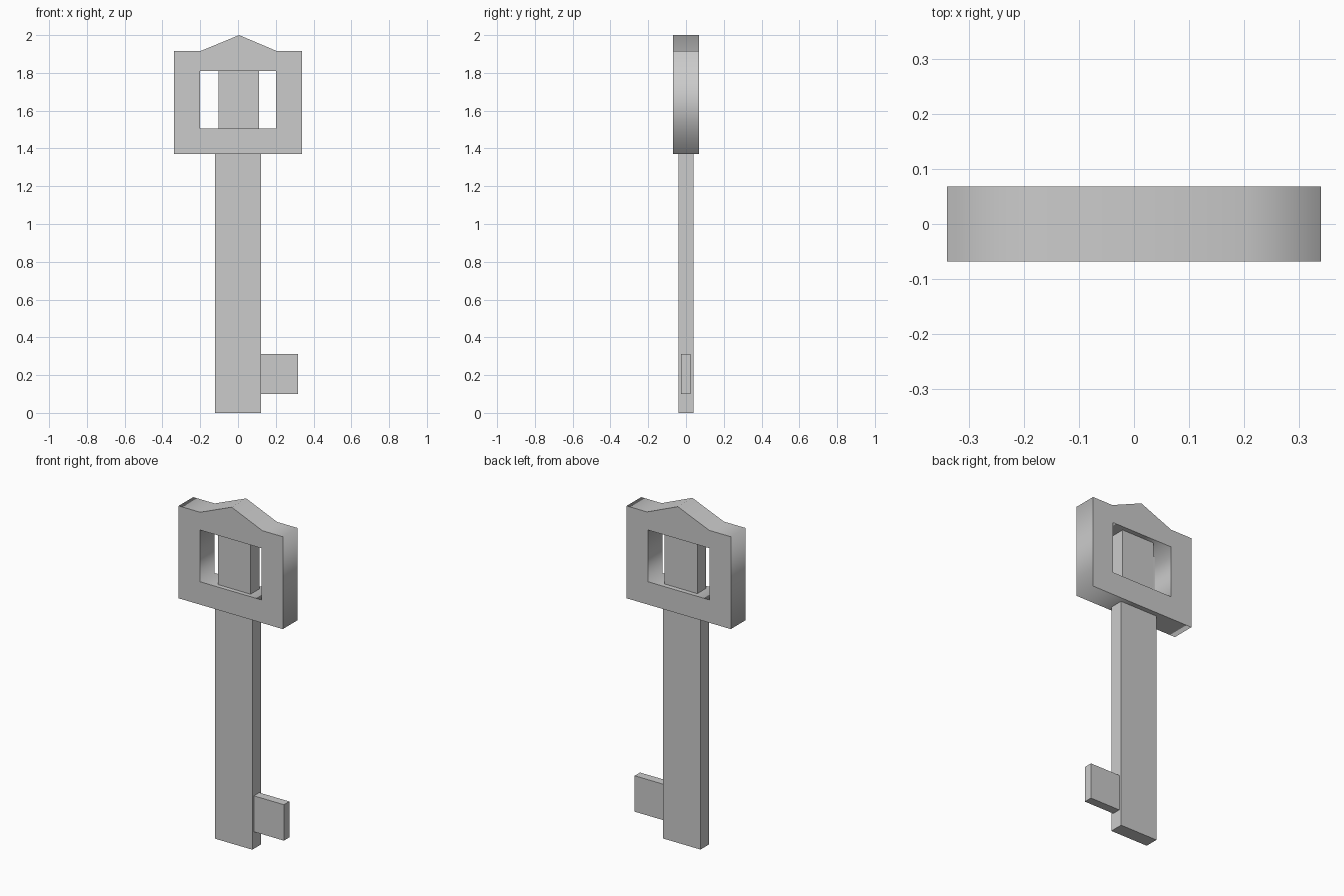
import bpy
import math

if "Cube" in bpy.data.objects:
    bpy.data.objects.remove(bpy.data.objects["Cube"])


def add_box(name, x, y, z):
    """Box from (min, max) ranges on each axis."""
    bpy.ops.mesh.primitive_cube_add(size=1, location=[sum(r) / 2 for r in (x, y, z)])
    obj = bpy.context.object
    obj.name = name
    obj.scale = [r[1] - r[0] for r in (x, y, z)]
    bpy.ops.object.transform_apply(location=False, rotation=False, scale=True)
    return obj


def add_plate(name, loops, half_depth):
    """Flat plate in the xz plane; loops after the first are holes."""
    curve = bpy.data.curves.new(name, 'CURVE')
    curve.dimensions = '2D'
    curve.fill_mode = 'BOTH'
    curve.extrude = half_depth
    for loop in loops:
        spline = curve.splines.new('POLY')
        spline.points.add(len(loop) - 1)
        for point, (x, z) in zip(spline.points, loop):
            point.co = (x, z, 0, 1)
        spline.use_cyclic_u = True
    obj = bpy.data.objects.new(name, curve)
    bpy.context.collection.objects.link(obj)
    obj.rotation_euler.x = math.pi / 2
    bpy.ops.object.select_all(action='DESELECT')
    obj.select_set(True)
    bpy.context.view_layer.objects.active = obj
    bpy.ops.object.convert(target='MESH')
    bpy.ops.object.transform_apply(location=False, rotation=True, scale=False)
    return bpy.context.object


# Bow: frame with a peaked top and a rectangular opening
outline = [(-0.34, 1.37), (0.34, 1.37), (0.34, 1.915), (0.207, 1.915),
           (0.006, 2.0), (-0.2, 1.915), (-0.34, 1.915)]
opening = [(-0.2, 1.505), (-0.2, 1.81), (0.202, 1.81), (0.202, 1.505)]
add_plate("key_bow", [outline, opening], 0.068)

# Bar inside the opening
add_box("bow_centre_bar", (-0.102, 0.112), (-0.042, 0.04), (1.505, 1.81))

# Shaft and the single tooth
add_box("key_shaft", (-0.122, 0.122), (-0.041, 0.039), (0, 1.37))
add_box("key_tooth", (0.122, 0.318), (-0.026, 0.024), (0.1, 0.312))
